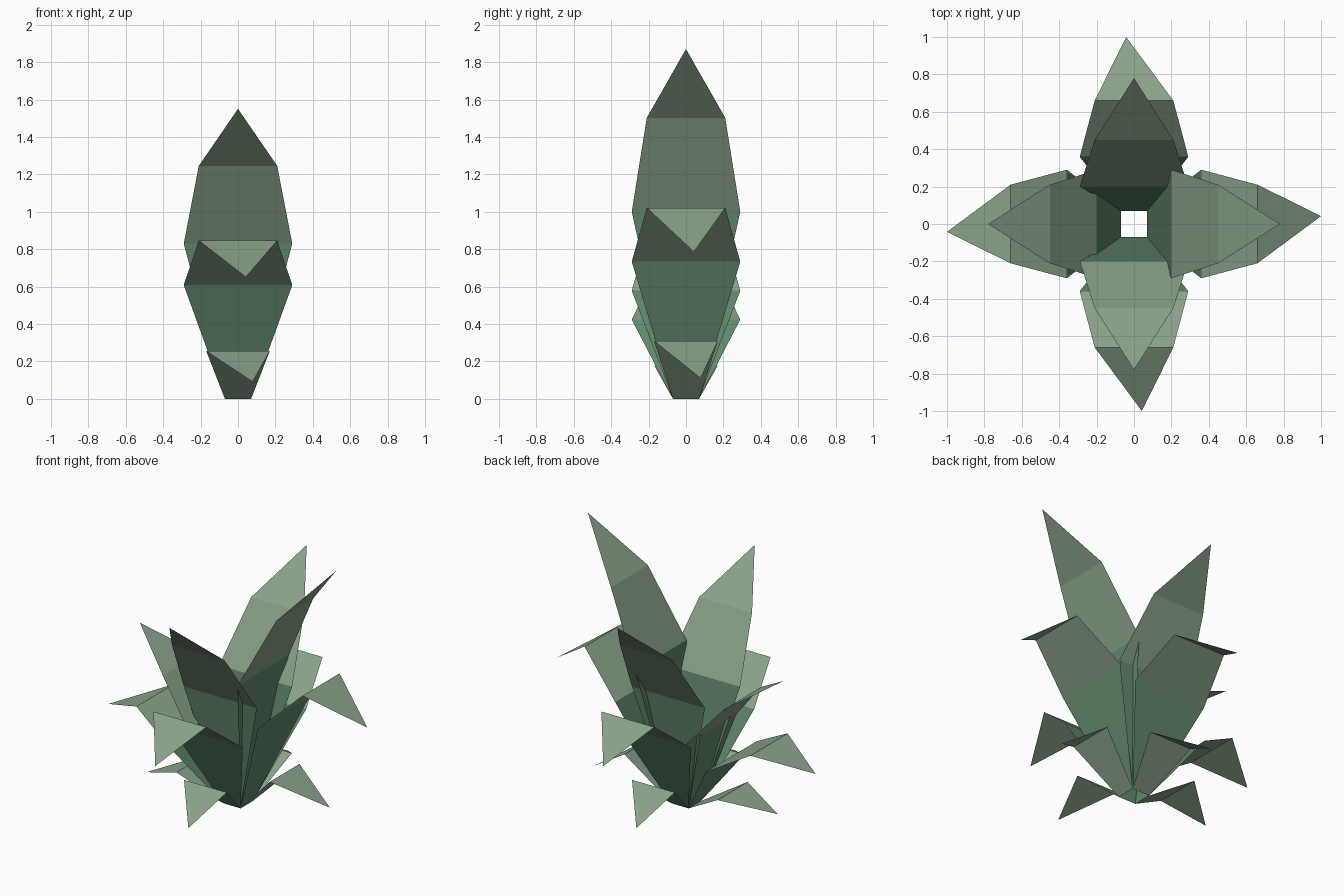
import bpy
from math import radians
from mathutils import Matrix

if "Cube" in bpy.data.objects:
    bpy.data.objects.remove(bpy.data.objects["Cube"])


def material(name, color):
    m = bpy.data.materials.new(name)
    m.diffuse_color = (*color, 1)
    m.use_nodes = True
    m.node_tree.nodes["Principled BSDF"].inputs["Base Color"].default_value = m.diffuse_color
    return m


PALE = material("pale_green", (0.25, 0.36, 0.25))
DEEP = material("deep_green", (0.12, 0.25, 0.15))

# Leaf profiles: (distance outward, half width, height fraction); the tip has
# half width 0 and a sideways drift. Last item: is the root segment deep green.
LEAVES = {
    "inner_leaf": ([(.07, .07, 0), (.20, .29, .535), (.45, .21, .803), (.78, 0, 1.0)], 0, True),
    "middle_leaf": ([(.07, .07, 0), (.36, .29, .392), (.66, .21, .546), (1.0, 0, .42)], .042, True),
    "outer_leaf": ([(.07, .07, 0), (.37, .17, .165), (.675, 0, .059)], .078, False),
}


def leaf(name, profile, drift, deep_root, height, angle):
    # Ribbon of quads ending in a triangular tip
    verts, faces = [], []
    for r, w, z in profile[:-1]:
        verts += [(r, -w, z * height), (r, w, z * height)]
    r, _, z = profile[-1]
    verts.append((r, drift, z * height))
    n = len(profile) - 1
    for i in range(n - 1):
        a = 2 * i
        faces.append((a, a + 2, a + 3, a + 1))
    faces.append((2 * n - 2, 2 * n, 2 * n - 1))
    me = bpy.data.meshes.new(name)
    me.from_pydata(verts, [], faces)
    me.transform(Matrix.Rotation(radians(angle), 4, 'Z'))
    me.materials.append(PALE)
    me.materials.append(DEEP)
    if deep_root:
        me.polygons[0].material_index = 1
    me.update()
    bpy.context.collection.objects.link(bpy.data.objects.new(name, me))


# Four sprays of leaves, each with its own height
for side, angle, height in (("right", 0, 1.87), ("back", 90, 1.55),
                            ("left", 180, 1.08), ("front", 270, 1.55)):
    for name, (profile, drift, deep_root) in LEAVES.items():
        leaf(f"{side}_{name}", profile, drift, deep_root, height, angle)
